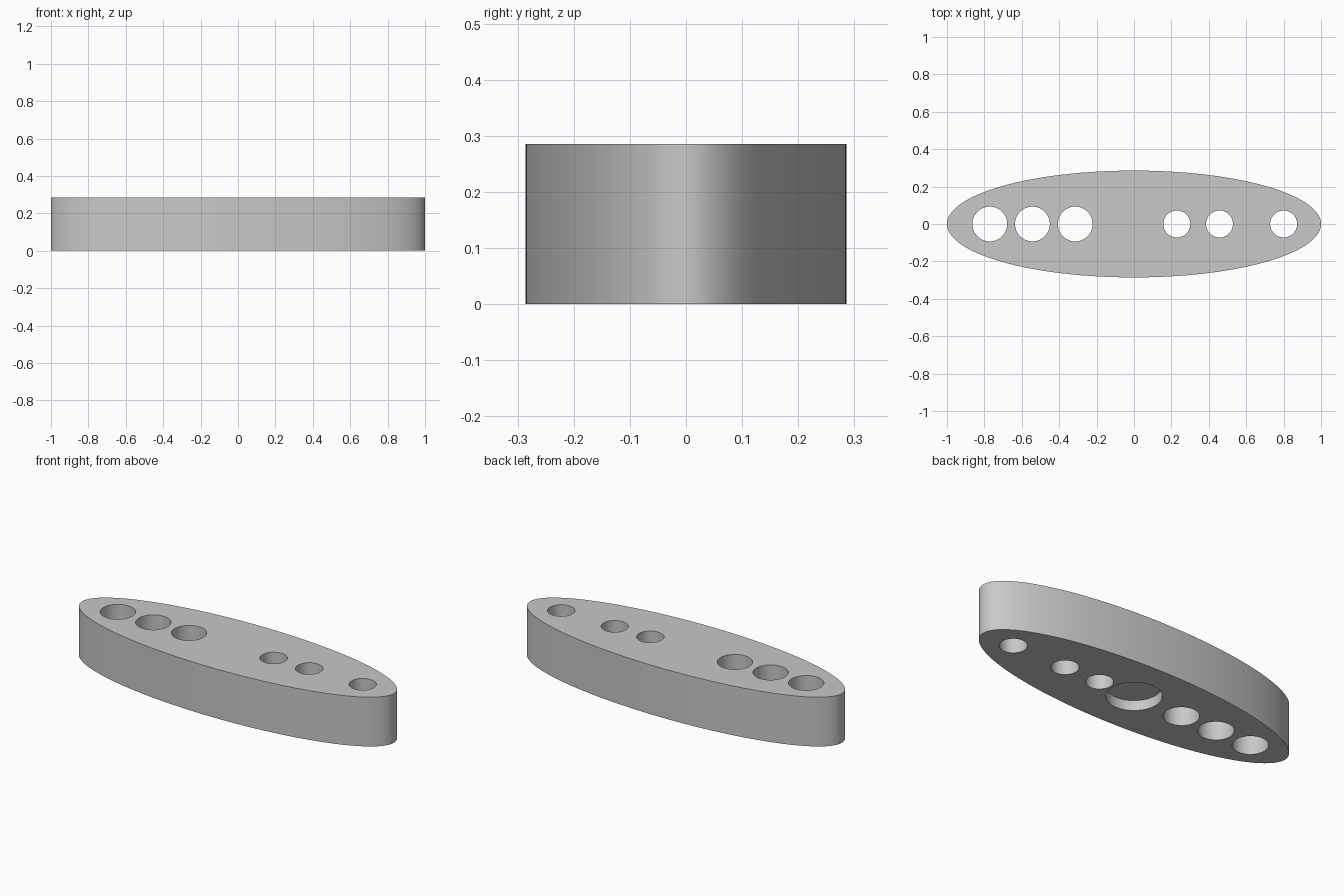
import bpy
import math

cube = bpy.data.objects.get("Cube")
if cube:
    bpy.data.objects.remove(cube, do_unlink=True)

HEIGHT = 2 / 7
LARGE, SMALL = 0.093, 0.072

# Plain grey finish
grey = bpy.data.materials.new("plain grey")
grey.use_nodes = True
colour = (0.58, 0.58, 0.58, 1)
grey.diffuse_color = colour
grey.node_tree.nodes["Principled BSDF"].inputs["Base Color"].default_value = colour


def cylinder(name, x, radius, bottom, top, sides=64):
    bpy.ops.mesh.primitive_cylinder_add(
        vertices=sides, radius=radius, depth=top - bottom,
        location=(x, 0, (bottom + top) / 2))
    obj = bpy.context.object
    obj.name = name
    obj.data.materials.append(grey)
    return obj


# Elliptical slab
body = cylinder("oval_body", 0, 1, 0, HEIGHT, 128)
body.scale.y = HEIGHT
bpy.ops.object.transform_apply(location=True, rotation=False, scale=True)

# Through holes: three large on the right, three small on the left
holes = [(-0.771, LARGE), (-0.543, LARGE), (-0.314, LARGE),
         (0.229, SMALL), (0.457, SMALL), (0.8, SMALL)]
cutters = [cylinder("hole_cutter", x, r, -0.1, HEIGHT + 0.1) for x, r in holes]

# Shallow round recess in the underside
cutters.append(cylinder("recess_cutter", 0, 0.143, -0.1, 0.058))

bpy.ops.object.select_all(action='DESELECT')
body.select_set(True)
bpy.context.view_layer.objects.active = body
for cutter in cutters:
    mod = body.modifiers.new("cut", 'BOOLEAN')
    mod.operation = 'DIFFERENCE'
    mod.solver = 'EXACT'
    mod.object = cutter
    bpy.ops.object.modifier_apply(modifier=mod.name)
    bpy.data.objects.remove(cutter, do_unlink=True)

# Smooth walls with crisp rims
bpy.ops.object.shade_smooth_by_angle(angle=math.radians(30))
